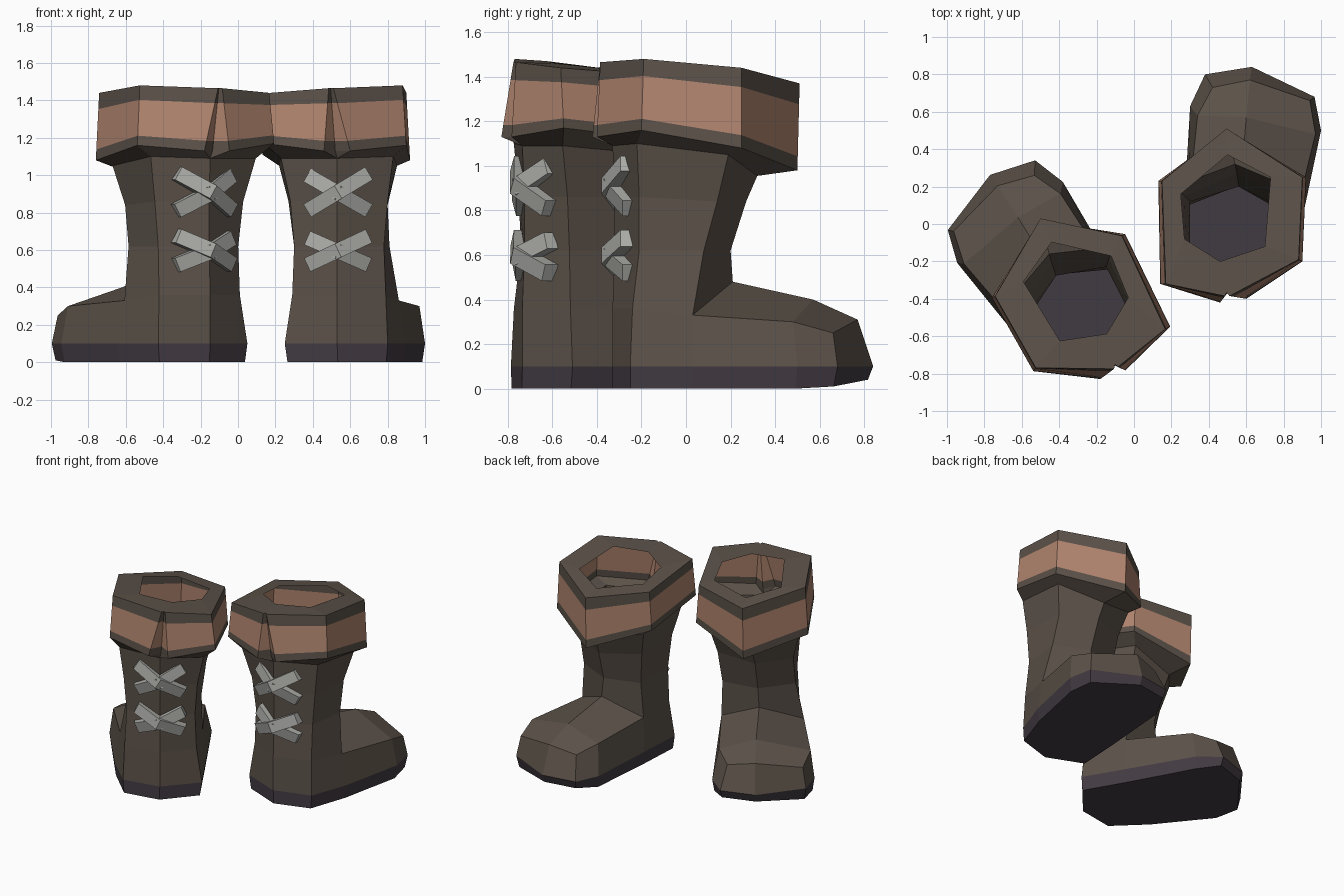
import bpy, bmesh, math
from mathutils import Matrix, Vector

if "Cube" in bpy.data.objects:
    bpy.data.objects.remove(bpy.data.objects["Cube"])


def material(name, rgb):
    m = bpy.data.materials.new(name)
    m.diffuse_color = (*rgb, 1)
    m.use_nodes = True
    m.node_tree.nodes["Principled BSDF"].inputs["Base Color"].default_value = m.diffuse_color
    return m


LEATHER = material("dark taupe leather", (0.105, 0.083, 0.066))
SOLE = material("purple grey sole", (0.055, 0.044, 0.056))
TRIM = material("tan trim", (0.44, 0.235, 0.158))
LACE = material("grey lace", (0.40, 0.40, 0.38))

# The left boot is the right one mirrored, turned and moved
LEFT = (Matrix.Translation((0.173, -0.20, 0)) @ Matrix.Rotation(math.radians(27), 4, 'Z')
        @ Matrix.Scale(-1, 4, (1, 0, 0)))


def finish(bm, name, mats, rule):
    """Weld, colour by rule, and make the right and left copy."""
    bmesh.ops.remove_doubles(bm, verts=bm.verts, dist=0.0005)
    for f in bm.faces:
        f.material_index = rule(f)
    for side in ("right", "left"):
        if side == "left":
            bm.transform(LEFT)
            bmesh.ops.reverse_faces(bm, faces=bm.faces)
        me = bpy.data.meshes.new(f"{side}_{name}")
        bm.to_mesh(me)
        for m in mats:
            me.materials.append(m)
        bpy.context.collection.objects.link(bpy.data.objects.new(f"{side}_{name}", me))
    bm.free()


def ring(bm, pts):
    return [bm.verts.new(p) for p in pts]


def bridge(bm, a, b):
    n = len(a)
    return [bm.faces.new((a[i], a[(i + 1) % n], b[(i + 1) % n], b[i])) for i in range(n)]


# Boot outline, counter-clockwise: three heel points, right side, toe, left side
outline = [(.25, -.22), (.53, -.33), (.80, -.25), (.90, .03), (1.0, .50),
           (.965, .68), (.63, .84), (.38, .80), (.30, .63), (.27, .12)]
toe_lift = [0, 0, 0, 0, 0, .01, .04, .04, .01, 0]
shaft = [
    [(.29, -.21, .36), (.53, -.33, .36), (.79, -.24, .36), (.86, .03, .33), (.57, .21, .48), (.29, .10, .35)],
    [(.30, -.21, .62), (.53, -.32, .62), (.78, -.21, .62), (.81, .08, .62), (.56, .20, .62), (.30, .12, .62)],
    [(.28, -.23, .86), (.53, -.32, .86), (.80, -.21, .86), (.80, .14, .84), (.55, .27, .84), (.27, .15, .86)],
    [(.23, -.28, 1.09), (.53, -.33, 1.09), (.83, -.22, 1.10), (.85, .19, 1.05), (.54, .32, .955), (.22, .20, 1.05)]]
vamp = [(.97, .48, .30), (.94, .66, .25), (.62, .77, .31), (.42, .73, .27), (.34, .58, .32)]

# Boot: sole band, foot and six-sided shaft as one open shell
bm = bmesh.new()
base = ring(bm, [(.62 + (x - .62) * .96, .25 + (y - .25) * (.96 if y > 0.3 else 1), z)
                 for (x, y), z in zip(outline, toe_lift)])
band = ring(bm, [(x, y, .10) for x, y in outline])
rows = [ring(bm, r) for r in shaft]
h1, h2, h3, right, front, left = rows[0]
toe = ring(bm, vamp)
crest = bm.verts.new((.60, .57, .40))
bm.faces.new(base[::-1])
bridge(bm, base, band)
bridge(bm, band, [h1, h2, h3, right, *toe, left])
for quad in ((right, toe[0], crest, front), (toe[0], toe[1], toe[2], crest),
             (crest, toe[2], toe[3], toe[4]), (crest, toe[4], left, front)):
    bm.faces.new(quad)
for lo, hi in zip(rows, rows[1:]):
    bridge(bm, lo, hi)
finish(bm, "boot", [LEATHER, SOLE], lambda f: int(max(v.co.z for v in f.verts) < .11))

# Cuff: flared collar with a fold at the back, tan stripe and open top
low = [(.14, -.32, 1.17), (.46, -.42, 1.13), (.52, -.34, 1.13), (.60, -.40, 1.13),
       (.90, -.20, 1.16), (.92, .25, 1.08), (.50, .50, .98), (.13, .23, 1.11)]
high = [(.17, -.32, 1.44), (.485, -.385, 1.465), (.495, -.365, 1.465), (.51, -.385, 1.465),
        (.88, -.19, 1.48), (.90, .25, 1.44), (.495, .51, 1.37), (.15, .23, 1.40)]
hole = [(.27, -.08, 1.44), *[(.46, -.20, 1.46)] * 3, (.70, -.12, 1.47),
        (.73, .25, 1.43), (.50, .37, 1.39), (.25, .16, 1.41)]
bm = bmesh.new()
joint = [shaft[3][i] for i in (0, 1, 1, 1, 2, 3, 4, 5)]
cuff = [ring(bm, joint)]
for t in (0, .16, .76, 1):
    cuff.append(ring(bm, [Vector(a).lerp(Vector(b), t) for a, b in zip(low, high)]))
cuff.append(ring(bm, hole))
tan = set()
for k in range(5):
    for f in bridge(bm, cuff[k], cuff[k + 1]):
        f.tag = k == 2
finish(bm, "cuff", [LEATHER, TRIM], lambda f: int(f.tag))

# Laces: crossed straps bent over the heel ridge
bm = bmesh.new()


def strap(a, b, depth):
    mid = ((a[0] + b[0]) / 2, (a[1] + b[1]) / 2)
    d = Vector((b[0] - a[0], b[1] - a[1])).normalized()
    wx, wz = -d.y * .04, d.x * .04
    rows = []
    for (x, z), y in ((a, -.25), (mid, -.325), (b, -.24)):
        rows.append(ring(bm, [(x + s * wx, y - o, z + s * wz)
                              for s, o in ((-1, depth), (1, depth), (1, -.01), (-1, -.01))]))
    for p, q in zip(rows, rows[1:]):
        bridge(bm, p, q)
    bm.faces.new(rows[0][::-1])
    bm.faces.new(rows[-1])


for lo, hi in ((.81, 1.01), (.52, .675)):
    strap((.37, lo), (.70, hi), .055)
    strap((.37, hi - .01), (.70, lo), .045)
bmesh.ops.recalc_face_normals(bm, faces=bm.faces)
finish(bm, "laces", [LACE], lambda f: 0)
